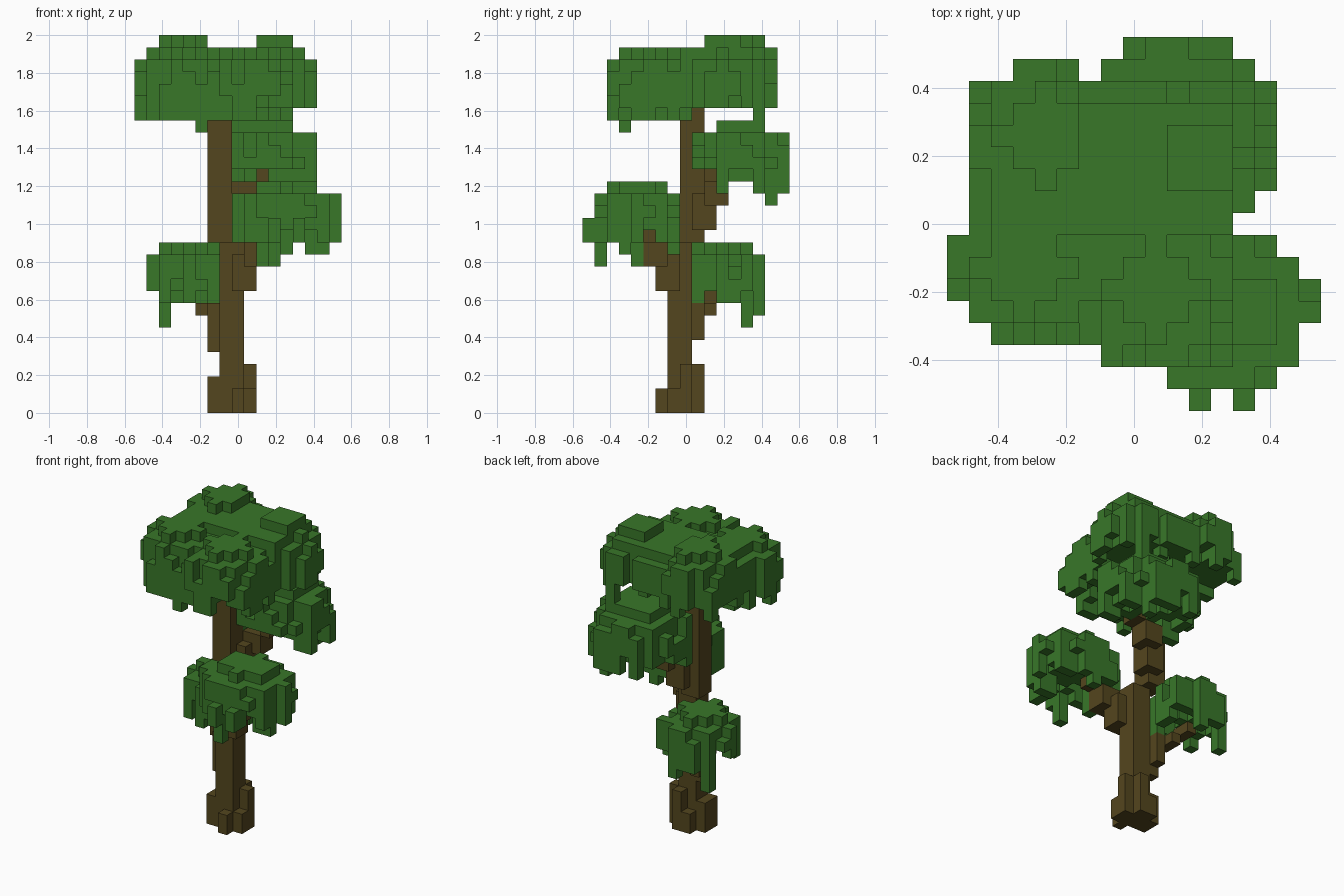
import bpy
import bmesh
import random
from itertools import product
from mathutils import Vector

random.seed(4)
CELL = 2 / 31          # the tree is a stack of small cubes
HALF = 8.5             # half the grid width, in cells

old = bpy.data.objects.get("Cube")
if old:
    bpy.data.objects.remove(old, do_unlink=True)


def make_material(name, rgb):
    mat = bpy.data.materials.new(name)
    mat.use_nodes = True
    mat.diffuse_color = (*rgb, 1)
    mat.node_tree.nodes["Principled BSDF"].inputs["Base Color"].default_value = (*rgb, 1)
    return mat


bark = make_material("bark_brown", (0.088, 0.061, 0.013))
leaf = make_material("leaf_green", (0.040, 0.184, 0.022))


def box(x, y, z):
    """Cells inside half-open index ranges."""
    return set(product(range(*x), range(*y), range(*z)))


def dome(x, y, z, drips=(), limit=1.0):
    """Rounded leaf canopy: domed top, hanging rim and raised underside."""
    cells = set()
    cx, cy = sum(x) / 2, sum(y) / 2
    rx, ry = (x[1] - x[0]) / 2, (y[1] - y[0]) / 2
    for i, j in product(range(*x), range(*y)):
        r = ((i + 0.5 - cx) / rx) ** 2 + ((j + 0.5 - cy) / ry) ** 2
        if r > limit:
            continue
        corner = r > 0.8
        top = z[1] - int(1.4 * r + 0.5) - corner * random.choice((0, 1, 2))
        raised = (0, 1, 2) if corner else (0, 0, 1) if r > 0.5 else (1, 2, 3)
        bottom = z[0] + random.choice(raised)
        cells |= box((i, i + 1), (j, j + 1), (bottom, top))
    for i, j, low, high in drips:      # single hanging columns
        cells |= box((i, i + 1), (j, j + 1), (low, high))
    return cells


# Trunk steps sideways and backwards above the lower branches
trunk = box((7, 9), (7, 9), (0, 14)) | box((6, 8), (8, 10), (14, 25))
roots = (box((8, 9), (6, 7), (0, 2)) | box((6, 7), (7, 9), (0, 3))
         | box((9, 10), (8, 9), (0, 4)) | box((9, 10), (7, 8), (0, 2))
         | box((8, 9), (9, 10), (0, 4)) | box((7, 8), (9, 10), (0, 2)))

# Stepped branches reaching into the three side canopies
back_right_branch = (box((6, 7), (8, 9), (5, 9)) | box((6, 7), (9, 10), (6, 9))
                     | box((5, 6), (9, 11), (8, 9)) | box((4, 5), (10, 12), (9, 10)))
front_branch = (box((8, 10), (6, 8), (10, 13)) | box((9, 11), (5, 7), (12, 14))
                | box((11, 12), (5, 6), (14, 15)))
back_left_branch = (box((7, 9), (9, 11), (15, 18)) | box((8, 10), (10, 12), (17, 19))
                    | box((10, 11), (10, 12), (19, 20)))

# Four overlapping domes, a cap and filling between them form the crown
crown = (dome((1, 8), (9, 16), (25, 31),
              [(1, 9, 26, 29), (1, 10, 25, 29), (1, 14, 25, 28)])
         | dome((8, 15), (8, 15), (25, 30), [(12, 14, 24, 29)])
         | dome((0, 7), (3, 10), (24, 30), [(5, 3, 23, 27), (6, 3, 24, 28)])
         | dome((6, 13), (2, 9), (24, 30), limit=1.08)
         | box((10, 13), (10, 13), (30, 31))
         | box((2, 13), (8, 14), (26, 30)) | box((4, 11), (6, 8), (26, 29))
         | box((6, 10), (14, 15), (26, 29)))
crown -= box((6, 8), (14, 15), (29, 31)) | box((6, 8), (10, 14), (30, 31))

# The left canopy is thin above its branch
back_left_canopy = dome((6, 15), (9, 17), (18, 24), [(12, 15, 17, 21)])
back_left_canopy -= box((8, 15), (9, 11), (18, 20))

parts = {
    "trunk": (trunk, bark),
    "roots": (roots, bark),
    "back_right_branch": (back_right_branch, bark),
    "front_branch": (front_branch, bark),
    "back_left_branch": (back_left_branch, bark),
    "crown": (crown, leaf),
    "back_right_canopy": (dome((1, 8), (8, 15), (9, 14),
                               [(2, 13, 7, 12), (5, 14, 8, 12), (7, 13, 10, 13)]), leaf),
    "front_canopy": (dome((8, 17), (1, 8), (14, 19),
                          [(11, 0, 14, 16), (13, 0, 14, 16), (11, 1, 12, 16),
                           (10, 4, 12, 16), (14, 3, 13, 17), (15, 3, 13, 17),
                           (12, 7, 13, 17)]), leaf),
    "back_left_canopy": (back_left_canopy, leaf),
}

# Each cell belongs to the first part that claims it
filled = set()
for cells, mat in parts.values():
    cells -= filled
    filled |= cells


def build(name, cells, mat):
    """Mesh only the exposed cube faces of a part."""
    bm = bmesh.new()
    for cell in sorted(cells):
        centre = Vector(cell) + Vector((0.5, 0.5, 0.5))
        for axis, sign in product(range(3), (-1, 1)):
            normal = Vector((0, 0, 0))
            normal[axis] = sign
            if tuple(int(c + n) for c, n in zip(cell, normal)) in filled:
                continue
            u = Vector((0, 0, 0))
            u[(axis + 1) % 3] = 0.5
            v = normal.cross(u)
            mid = centre + normal / 2 - Vector((HALF, HALF, 0))
            bm.faces.new([bm.verts.new((mid + a * u + b * v) * CELL)
                          for a, b in ((-1, -1), (1, -1), (1, 1), (-1, 1))])
    bmesh.ops.remove_doubles(bm, verts=bm.verts, dist=CELL / 100)
    mesh = bpy.data.meshes.new(name)
    bm.to_mesh(mesh)
    bm.free()
    mesh.materials.append(mat)
    bpy.context.collection.objects.link(bpy.data.objects.new(name, mesh))


for name, (cells, mat) in parts.items():
    build(name, cells, mat)
